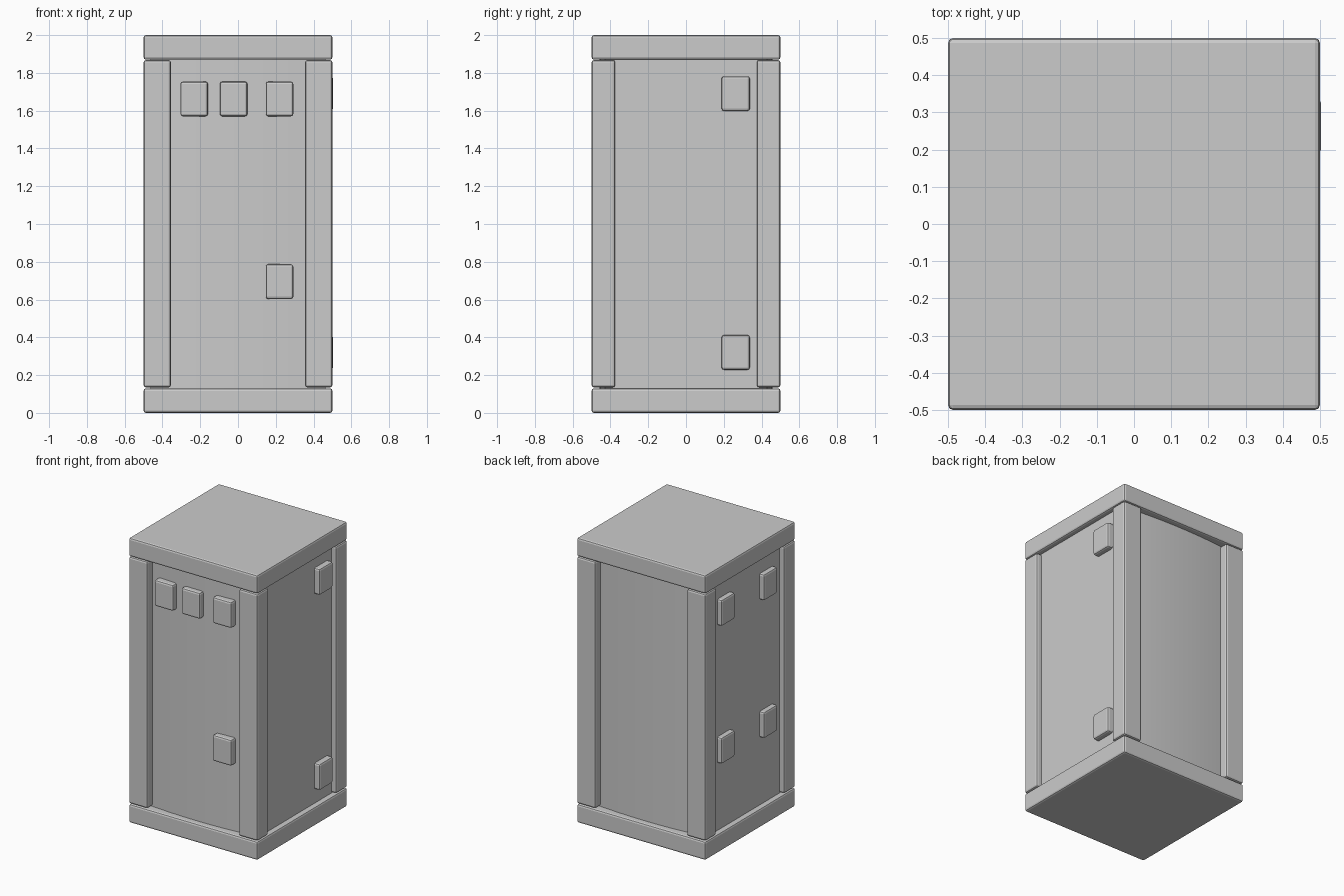
import bpy, bmesh

if "Cube" in bpy.data.objects:
    bpy.data.objects.remove(bpy.data.objects["Cube"])


def box(name, lo, hi, bevel=0.013, segments=2):
    """Bevelled box between two corners."""
    bm = bmesh.new()
    bmesh.ops.create_cube(bm, size=1)
    for v in bm.verts:
        v.co = [(a + b) / 2 + c * (b - a) for a, b, c in zip(lo, hi, v.co)]
    mesh = bpy.data.meshes.new(name)
    bm.to_mesh(mesh)
    bm.free()
    ob = bpy.data.objects.new(name, mesh)
    bpy.context.collection.objects.link(ob)
    mod = ob.modifiers.new("Bevel", 'BEVEL')
    mod.width = bevel
    mod.segments = segments
    return ob


# Base and lid slabs
box("base_slab", (-0.5, -0.5, 0), (0.5, 0.5, 0.13))
box("top_slab", (-0.5, -0.5, 1.87), (0.5, 0.5, 2))

# Four corner posts
for sx, side in ((-1, "left"), (1, "right")):
    for sy, end in ((-1, "front"), (1, "back")):
        xs = sorted((sx * 0.355, sx * 0.5))
        ys = sorted((sy * 0.375, sy * 0.5))
        box(f"{end}_{side}_post", (xs[0], ys[0], 0.135), (xs[1], ys[1], 1.868))

# Inner body: flat sides, slightly bowed front and back
half, n = 0.462, 16
front = []
for i in range(n + 1):
    x = -half + 2 * half * i / n
    front.append((x, -0.457 + 0.017 * (x / 0.36) ** 2))
profile = front + [(-x, -y) for x, y in front]
bm = bmesh.new()
face = bm.faces.new([bm.verts.new((x, y, 0.1)) for x, y in profile])
ext = bmesh.ops.extrude_face_region(bm, geom=[face])
for v in ext["geom"]:
    if isinstance(v, bmesh.types.BMVert):
        v.co.z = 1.9
bmesh.ops.recalc_face_normals(bm, faces=bm.faces)
mesh = bpy.data.meshes.new("inner_body")
bm.to_mesh(mesh)
bm.free()
body = bpy.data.objects.new("inner_body", mesh)
bpy.context.collection.objects.link(body)
bpy.context.view_layer.objects.active = body
body.select_set(True)
bpy.ops.object.shade_smooth_by_angle()

# Raised blocks on the front
for x, z in ((-0.232, 1.662), (-0.023, 1.662), (0.22, 1.662), (0.22, 0.695)):
    box("front_block", (x - 0.073, -0.495, z - 0.092), (x + 0.073, -0.40, z + 0.092))

# Raised blocks on the right side
for z in (1.69, 0.32):
    box("right_block", (0.41, 0.188, z - 0.092), (0.503, 0.338, z + 0.092))

# Raised blocks on the left side
for y in (0.238, -0.232):
    for z in (1.662, 0.695):
        box("left_block", (-0.497, y - 0.075, z - 0.092), (-0.41, y + 0.075, z + 0.092))
